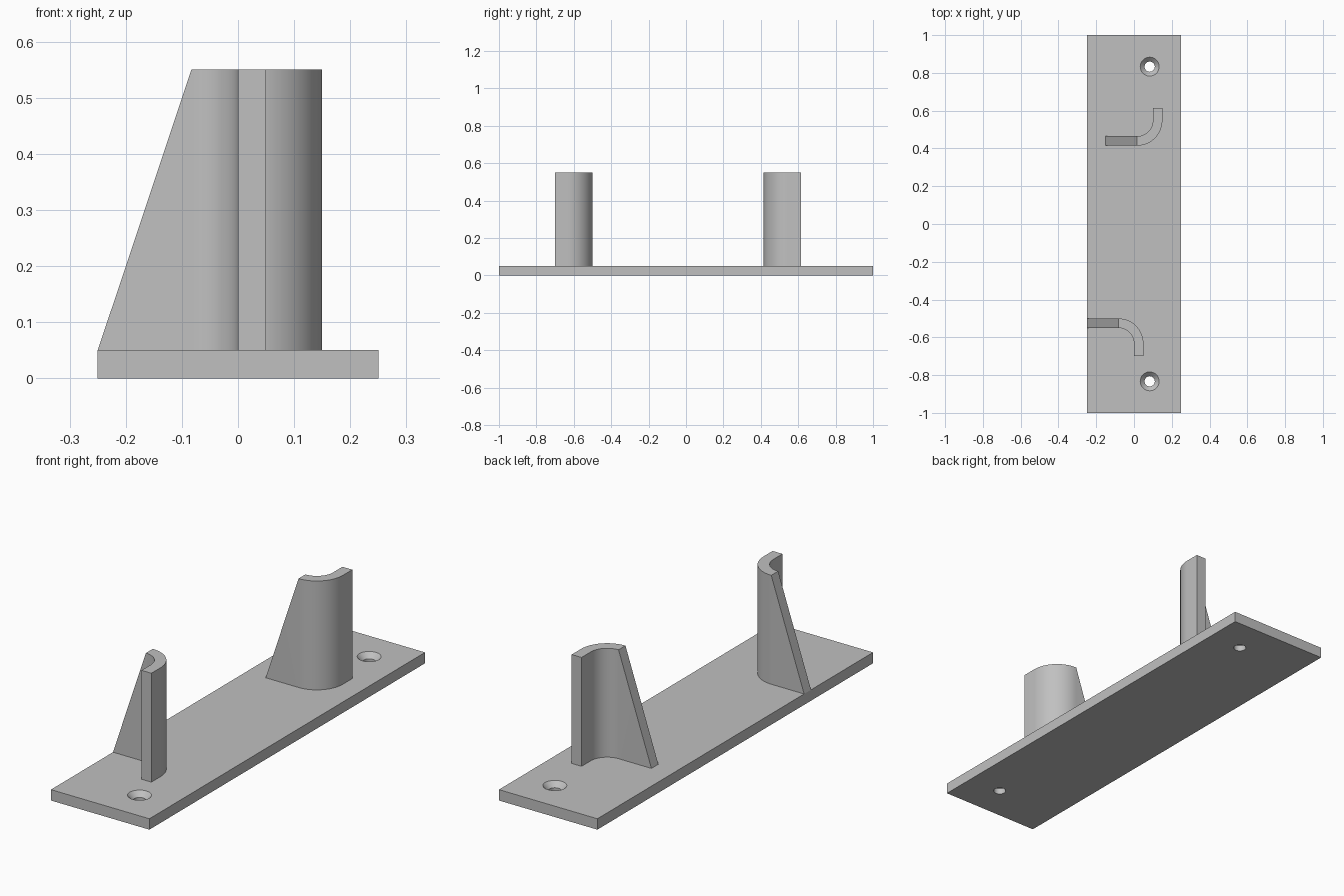
import bpy, bmesh, math

old = bpy.data.objects.get("Cube")
if old:
    bpy.data.objects.remove(old, do_unlink=True)

grey = bpy.data.materials.new("plain grey")
grey.use_nodes = True
colour = (0.53, 0.53, 0.53, 1)
grey.diffuse_color = colour
grey.node_tree.nodes["Principled BSDF"].inputs["Base Color"].default_value = colour

BASE, TOP = 0.05, 0.55
OUTER, INNER = 0.133, 0.083
HOLES = [(0.083, -0.833), (0.083, 0.833)]


def finish(name, bm):
    bmesh.ops.recalc_face_normals(bm, faces=bm.faces)
    mesh = bpy.data.meshes.new(name)
    bm.to_mesh(mesh)
    bm.free()
    obj = bpy.data.objects.new(name, mesh)
    bpy.context.collection.objects.link(obj)
    mesh.materials.append(grey)
    return obj


def smooth(obj):
    bpy.ops.object.select_all(action='DESELECT')
    obj.select_set(True)
    bpy.context.view_layer.objects.active = obj
    bpy.ops.object.shade_smooth_by_angle(angle=math.radians(30))


def curved_post(name, cx, cy, side):
    """Curved wall with a sloping web; side is +1 or -1 for the bend direction in y."""
    steps = 24
    web, leg = 0.167, 0.067

    def wall(r, web_length):
        arc = [(r * math.sin(math.pi / 2 * i / steps), -r * math.cos(math.pi / 2 * i / steps))
               for i in range(steps + 1)]
        return [(-web_length, -r)] + arc + [(r, leg)]

    bm = bmesh.new()

    def ring(z, web_length):
        return [[bm.verts.new((cx + x, cy + side * y, z)) for x, y in wall(r, web_length)]
                for r in (OUTER, INNER)]

    # the web tapers away to nothing at the top
    (ob, ib), (ot, it) = ring(BASE, web), ring(TOP, 0)
    for i in range(len(ob) - 1):
        bm.faces.new((ob[i], ob[i + 1], ot[i + 1], ot[i]))
        bm.faces.new((ib[i], ib[i + 1], it[i + 1], it[i]))
        bm.faces.new((ob[i], ob[i + 1], ib[i + 1], ib[i]))
        bm.faces.new((ot[i], ot[i + 1], it[i + 1], it[i]))
    for i in (0, -1):
        bm.faces.new((ob[i], ib[i], it[i], ot[i]))
    bmesh.ops.remove_doubles(bm, verts=bm.verts, dist=0.0001)
    smooth(finish(name, bm))


def screw_cutter(x, y):
    # straight bore opening into a countersink
    bm = bmesh.new()
    rings = []
    for r, z in ((0.027, -0.02), (0.027, 0.027), (0.05, BASE), (0.05, 0.08)):
        rings.append([bm.verts.new((x + r * math.cos(math.tau * k / 48),
                                    y + r * math.sin(math.tau * k / 48), z)) for k in range(48)])
    for a, b in zip(rings, rings[1:]):
        for k in range(48):
            n = (k + 1) % 48
            bm.faces.new((a[k], a[n], b[n], b[k]))
    bm.faces.new(rings[0])
    bm.faces.new(rings[-1])
    cutter = finish("hole_cutter", bm)
    cutter.hide_render = True
    return cutter


# base plate with two countersunk screw holes
bm = bmesh.new()
bmesh.ops.create_cube(bm, size=1)
for v in bm.verts:
    v.co = (v.co.x * 0.5, v.co.y * 2, (v.co.z + 0.5) * BASE)
plate = finish("base_plate", bm)
for x, y in HOLES:
    cutter = screw_cutter(x, y)
    bpy.context.view_layer.objects.active = plate
    mod = plate.modifiers.new("screw_hole", 'BOOLEAN')
    mod.operation, mod.object, mod.solver = 'DIFFERENCE', cutter, 'EXACT'
    bpy.ops.object.modifier_apply(modifier=mod.name)
    bpy.data.objects.remove(cutter, do_unlink=True)
smooth(plate)

# two hooked posts facing away from each other
curved_post("front_post", -0.083, -0.633, -1)
curved_post("back_post", 0.017, 0.548, 1)
